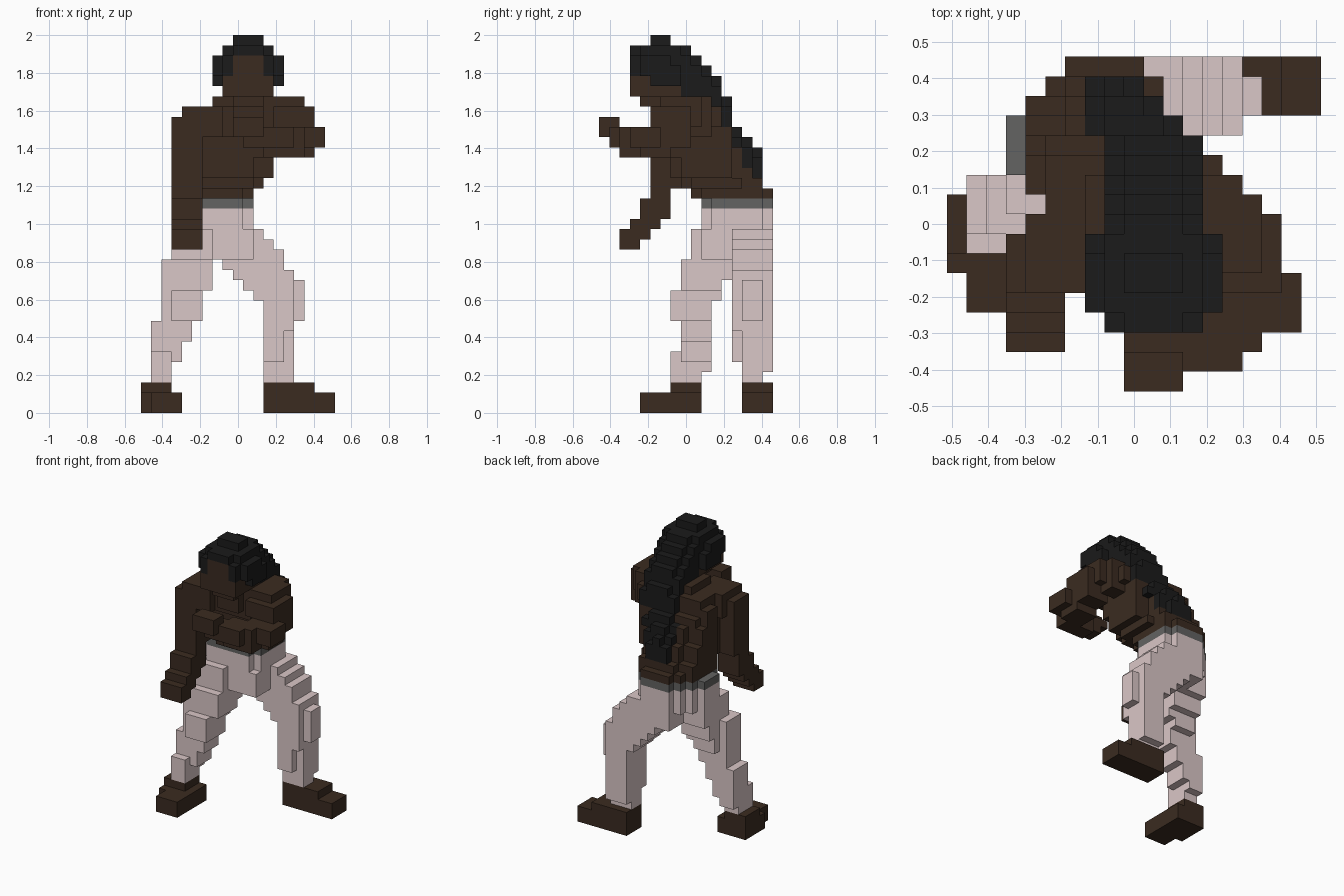
import bpy, bmesh
from mathutils import Vector

cube = bpy.data.objects.get("Cube")
if cube:
    bpy.data.objects.remove(cube, do_unlink=True)

V = 2 / 37                       # edge of one block
ORIGIN = Vector((-9.5, -8.5, 0))  # grid corner, in blocks
claimed = set()                  # blocks already used by a part


def material(name, rgb):
    m = bpy.data.materials.new(name)
    m.use_nodes = True
    m.diffuse_color = (*rgb, 1)
    bsdf = m.node_tree.nodes["Principled BSDF"]
    bsdf.inputs["Base Color"].default_value = (*rgb, 1)
    bsdf.inputs["Roughness"].default_value = 0.9
    return m


skin = material("dark brown", (0.043, 0.024, 0.0145))
black = material("black", (0.0105, 0.0105, 0.0105))
cloth = material("pale pinkish grey", (0.70, 0.57, 0.57))
grey = material("grey", (0.125, 0.125, 0.122))

# The four corners of a block's face on each side
SIDES = {
    (1, 0, 0): ((1, 0, 0), (1, 1, 0), (1, 1, 1), (1, 0, 1)),
    (-1, 0, 0): ((0, 0, 0), (0, 0, 1), (0, 1, 1), (0, 1, 0)),
    (0, 1, 0): ((0, 1, 0), (0, 1, 1), (1, 1, 1), (1, 1, 0)),
    (0, -1, 0): ((0, 0, 0), (1, 0, 0), (1, 0, 1), (0, 0, 1)),
    (0, 0, 1): ((0, 0, 1), (1, 0, 1), (1, 1, 1), (0, 1, 1)),
    (0, 0, -1): ((0, 0, 0), (0, 1, 0), (1, 1, 0), (1, 0, 0)),
}


def part(name, mat, boxes):
    """Join boxes (x0, x1, y0, y1, z0, z1 in blocks) into one blocky shell."""
    cells = set()
    for x0, x1, y0, y1, z0, z1 in boxes:
        cells |= {(x, y, z) for x in range(x0, x1)
                  for y in range(y0, y1) for z in range(z0, z1)}
    cells -= claimed
    claimed.update(cells)
    bm = bmesh.new()
    verts = {}
    for c in sorted(cells):
        for n, corners in SIDES.items():
            if tuple(a + b for a, b in zip(c, n)) in cells:
                continue
            face = []
            for k in corners:
                p = tuple(a + b for a, b in zip(c, k))
                if p not in verts:
                    verts[p] = bm.verts.new((Vector(p) + ORIGIN) * V)
                face.append(verts[p])
            bm.faces.new(face)
    mesh = bpy.data.meshes.new(name)
    bm.to_mesh(mesh)
    bm.free()
    mesh.materials.append(mat)
    ob = bpy.data.objects.new(name, mesh)
    bpy.context.collection.objects.link(ob)


# Head: face, chin and neck
part("head", skin, [
    (8, 13, 3, 8, 31, 33), (9, 12, 3, 8, 33, 35),
    (9, 12, 4, 8, 30, 31), (9, 12, 5, 9, 28, 30)])

# Hair: cap and side locks, then a rounded mane stepping down the back
cap = [
    (9, 12, 5, 7, 36, 37), (9, 12, 3, 9, 35, 36), (8, 13, 4, 8, 35, 36),
    (8, 13, 3, 9, 33, 35), (7, 14, 4, 8, 33, 34), (7, 14, 4, 7, 34, 35),
    (7, 14, 5, 8, 32, 33), (8, 13, 6, 9, 31, 33)]
mane = []
for y, x0, x1, z0, z1 in ((9, 8, 13, 31, 35), (10, 8, 13, 31, 34),
                          (11, 8, 13, 30, 33), (12, 8, 13, 28, 31),
                          (13, 7, 12, 26, 28), (14, 7, 11, 24, 27),
                          (15, 7, 10, 23, 26)):
    mane += [(x0, x1, y, y + 1, z0, z1 - 1),
             (x0 + 1, x1 - 1, y, y + 1, z1 - 1, z1)]
part("hair", black, cap + mane)

# Torso leaning forward, layer by layer
part("torso", skin, [
    (6, 10, 9, 17, 21, 22), (5, 11, 10, 16, 21, 22), (4, 5, 10, 15, 21, 23),
    (5, 11, 8, 15, 22, 23), (6, 11, 8, 16, 22, 23), (6, 12, 9, 14, 22, 23),
    (5, 11, 7, 14, 23, 25), (6, 11, 7, 15, 23, 25), (6, 13, 8, 13, 23, 25),
    (4, 6, 10, 14, 23, 25), (4, 6, 10, 13, 25, 27), (4, 6, 10, 12, 27, 29),
    (6, 11, 7, 14, 25, 27), (5, 13, 7, 13, 25, 27),
    (5, 13, 6, 13, 27, 28), (5, 14, 6, 12, 28, 30), (7, 15, 7, 11, 30, 31)])

# Hanging arm, reaching down and forward
part("right_arm", skin, [
    (4, 8, 5, 9, 27, 30), (3, 6, 5, 8, 22, 29), (3, 6, 5, 7, 21, 22),
    (3, 6, 4, 7, 19, 21), (3, 6, 3, 6, 18, 19)])
part("right_hand", skin, [(3, 6, 2, 5, 17, 18), (3, 6, 2, 4, 16, 17)])

# Bent arm, held across the chest with a gap behind the forearm
part("left_arm", skin, [
    (12, 16, 6, 10, 28, 31), (12, 15, 9, 11, 27, 30), (13, 17, 5, 9, 28, 30),
    (14, 17, 5, 9, 26, 28), (14, 17, 4, 7, 25, 28), (14, 18, 3, 6, 26, 28),
    (12, 16, 2, 4, 25, 28), (10, 15, 1, 3, 26, 28)])
part("left_hand", skin, [(9, 12, 0, 2, 27, 29), (9, 12, 2, 3, 27, 28)])

# Waistband
HIP = [(3, 4, 11, 14), (4, 5, 10, 15), (5, 6, 10, 16), (6, 10, 10, 17),
       (10, 11, 11, 16)]
part("waistband", grey, [(*b, 20, 21) for b in HIP])

# Trousers: hips and both legs
part("trouser_hips", cloth,
     [(*b, 17, 20) for b in HIP] + [(6, 11, 10, 17, 15, 18)])
part("right_trouser_leg", cloth, [
    (3, 7, 9, 14, 15, 18), (3, 7, 8, 13, 13, 15), (2, 3, 8, 11, 12, 15),
    (3, 7, 8, 12, 12, 13), (3, 6, 8, 12, 11, 12), (2, 6, 8, 11, 9, 11),
    (2, 3, 8, 11, 11, 12), (3, 6, 7, 8, 9, 12), (1, 5, 8, 11, 7, 9),
    (1, 4, 8, 11, 5, 7), (1, 3, 7, 8, 3, 6), (1, 3, 8, 11, 4, 5),
    (1, 3, 8, 10, 3, 4)])
thigh = [(x0, x1, 13, 17, z, z + 1) for z, x0, x1 in (
    (17, 9, 12), (16, 9, 13), (15, 8, 14), (14, 8, 14), (13, 9, 15),
    (12, 10, 15), (11, 11, 15))]
part("left_trouser_leg", cloth, thigh + [
    (12, 15, 14, 17, 4, 11), (12, 15, 13, 14, 8, 11), (12, 14, 13, 14, 5, 8),
    (12, 15, 14, 16, 3, 4)])
part("left_knee_pocket", cloth, [(15, 16, 14, 16, 9, 13)])

# Feet
part("right_foot", skin, [
    (0, 3, 7, 10, 2, 3), (0, 4, 6, 10, 0, 2), (1, 4, 4, 6, 0, 2)])
part("left_foot", skin, [(12, 19, 14, 17, 0, 2), (12, 17, 14, 17, 2, 3)])
